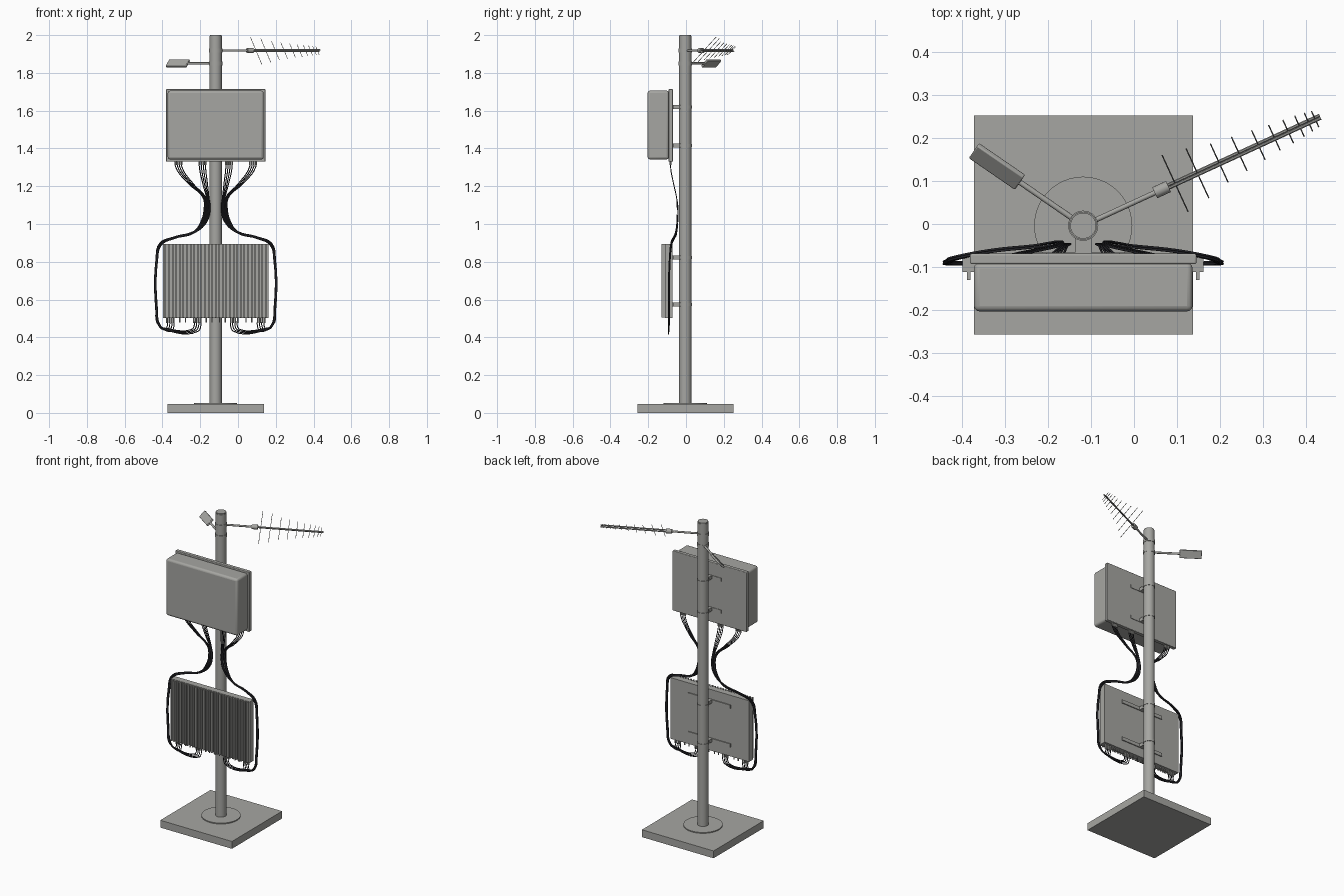
import bpy, bmesh, math
from mathutils import Vector, Matrix

if "Cube" in bpy.data.objects:
    bpy.data.objects.remove(bpy.data.objects["Cube"])

CX, CY = -0.118, -0.004      # pole axis


def material(name, rgb):
    m = bpy.data.materials.new(name)
    m.diffuse_color = (*rgb, 1)
    m.use_nodes = True
    m.node_tree.nodes["Principled BSDF"].inputs["Base Color"].default_value = m.diffuse_color
    return m


GREY = material("galvanised grey", (0.38, 0.38, 0.36))
BLACK = material("cable black", (0.018, 0.018, 0.022))


def finish(name, bm, mat=GREY, smooth=False):
    me = bpy.data.meshes.new(name)
    bmesh.ops.recalc_face_normals(bm, faces=bm.faces)
    bm.to_mesh(me)
    bm.free()
    ob = bpy.data.objects.new(name, me)
    bpy.context.collection.objects.link(ob)
    me.materials.append(mat)
    if smooth:
        bpy.ops.object.select_all(action='DESELECT')
        ob.select_set(True)
        bpy.context.view_layer.objects.active = ob
        bpy.ops.object.shade_smooth_by_angle(angle=math.radians(40))
    return ob


def add_box(bm, x0, x1, y0, y1, z0, z1):
    mid = Vector((x0 + x1, y0 + y1, z0 + z1)) / 2
    bmesh.ops.create_cube(bm, size=1, matrix=Matrix.Translation(mid)
                          @ Matrix.Diagonal((x1 - x0, y1 - y0, z1 - z0, 1)))


def box(name, *dims, bevel=0):
    bm = bmesh.new()
    add_box(bm, *dims)
    ob = finish(name, bm, smooth=bevel > 0)
    if bevel:
        mod = ob.modifiers.new("rounded edges", 'BEVEL')
        mod.width, mod.segments = bevel, 3
    return ob


def add_rod(bm, a, b, r, sides=12):
    a, b = Vector(a), Vector(b)
    d = b - a
    rot = Vector((0, 0, 1)).rotation_difference(d).to_matrix().to_4x4()
    bmesh.ops.create_cone(bm, cap_ends=True, segments=sides, radius1=r, radius2=r,
                          depth=d.length, matrix=Matrix.Translation((a + b) / 2) @ rot)


def rod(name, a, b, r, sides=12, mat=GREY):
    bm = bmesh.new()
    add_rod(bm, a, b, r, sides)
    return finish(name, bm, mat, True)


# Base, flange and pole
box("base_slab", -0.372, 0.137, -0.257, 0.252, 0, 0.047)
rod("base_flange", (CX, CY, 0.047), (CX, CY, 0.053), 0.114, 48)
rod("pole", (CX, CY, 0.05), (CX, CY, 1.994), 0.0325, 32)
rod("pole_cap", (CX, CY, 1.994), (CX, CY, 2.0), 0.030, 32)

# Upper cabinet: rear flange and rounded cover
box("cabinet_back_plate", CX - 0.263, CX + 0.263, -0.093, -0.069, 1.33, 1.714, bevel=0.004)
box("cabinet_cover", CX - 0.254, CX + 0.254, -0.203, -0.09, 1.342, 1.706, bevel=0.013)

# Lower radio unit with vertical cooling fins
box("radio_body", CX - 0.28, CX + 0.28, -0.112, -0.072, 0.502, 0.894)
bm = bmesh.new()
for i in range(29):
    x = CX + (i - 14) * 0.019
    add_box(bm, x - 0.004, x + 0.004, -0.130, -0.111, 0.504, 0.893)
finish("cooling_fins", bm)

# Pole clamps, necks and bracket bars
for z, half in ((1.62, 0.085), (1.415, 0.085), (0.822, 0.15), (0.573, 0.15)):
    bm = bmesh.new()
    add_box(bm, CX - half, CX + half, -0.075, -0.066, z - 0.011, z + 0.011)
    add_box(bm, CX - 0.019, CX + 0.019, -0.068, -0.025, z - 0.011, z + 0.011)
    finish("mount_bracket", bm)
    rod("pole_clamp", (CX, CY, z - 0.008), (CX, CY, z + 0.008), 0.035, 32)
for z in (1.918, 1.85):
    rod("arm_clamp", (CX, CY, z - 0.01), (CX, CY, z + 0.01), 0.035, 32)

# Directional antenna: arm, joint, twin boom and tilted elements
ang = math.radians(24.7)
u = Vector((math.cos(ang), math.sin(ang), 0))
side = Vector((-math.sin(ang), math.cos(ang), 0))
tilt = (side + Vector((0, 0, 1))).normalized()
across = (side - Vector((0, 0, 1))).normalized()
hub = Vector((CX, CY, 1.918))
rod("antenna_arm", hub + u * 0.02, hub + u * 0.215, 0.006)
rod("antenna_joint", hub + u * 0.183, hub + u * 0.218, 0.014, 16)
bm = bmesh.new()
for s in (-1, 1):
    add_rod(bm, hub + u * 0.21 + across * 0.005 * s, hub + u * 0.606 + across * 0.005 * s, 0.0042, 8)
finish("antenna_boom", bm, smooth=True)
bm = bmesh.new()
for d, h in ((.235, .072), (.292, .063), (.348, .049), (.399, .043), (.448, .037),
             (.489, .032), (.524, .029), (.553, .026), (.576, .023), (.593, .020)):
    c = hub + u * d
    add_rod(bm, c - tilt * h * 1.414, c + tilt * h * 1.414, 0.0015, 6)
finish("antenna_elements", bm)

# Tilted panel on its own arm
ang = math.radians(145.5)
u = Vector((math.cos(ang), math.sin(ang), 0))
out = Vector((math.sin(ang), -math.cos(ang), 0))
w = (out + Vector((0, 0, 1))).normalized()
n = u.cross(w)
hub = Vector((CX, CY, 1.85))
rod("panel_arm", hub + u * 0.02, hub + u * 0.2, 0.0065)
rot = Matrix((u, w, n)).transposed().to_4x4()
bm = bmesh.new()
bmesh.ops.create_cube(bm, size=1, matrix=Matrix.Translation(hub + u * 0.243) @ rot
                      @ Matrix.Diagonal((0.13, 0.05, 0.013, 1)))
panel = finish("panel_antenna", bm, smooth=True)
mod = panel.modifiers.new("rounded edges", 'BEVEL')
mod.width, mod.segments = 0.003, 2


# Cables: from cabinet glands, round the radio's sides, up into its sockets
def cable(points):
    cu = bpy.data.curves.new("cable", 'CURVE')
    cu.dimensions = '3D'
    cu.bevel_depth, cu.bevel_resolution, cu.resolution_u = 0.0027, 1, 5
    sp = cu.splines.new('BEZIER')
    sp.bezier_points.add(len(points) - 1)
    for bp, p in zip(sp.bezier_points, points):
        bp.co = p
        bp.handle_left_type = bp.handle_right_type = 'AUTO'
    cu.materials.append(BLACK)
    ob = bpy.data.objects.new("cable", cu)
    bpy.context.collection.objects.link(ob)
    bpy.ops.object.select_all(action='DESELECT')
    ob.select_set(True)
    bpy.context.view_layer.objects.active = ob
    bpy.ops.object.convert(target='MESH')


for s in (-1, 1):
    for i in range(8):
        k, outer = i % 4, i >= 4
        start = (0.180 if outer else 0.054) + 0.011 * k
        end = (0.222 if outer else 0.080) + 0.012 * k
        waist = 0.030 + 0.0045 * i
        e = (i % 4 - 1.5) * 0.003          # spread inside the bundle
        f = (i // 4 - 0.5) * 0.005
        low = 0.432 + 0.003 * k
        path = [(start, -0.082, 1.335), (start, -0.082, 1.305),
                (start * 0.5 + waist * 0.55, -0.065, 1.21), (waist + 0.006, -0.050, 1.14),
                (waist, -0.044 + f, 1.08), (waist + 0.018, -0.046 + f, 1.01),
                (0.115, -0.052 + f, 0.957 + e), (0.218, -0.063 + f, 0.928 + e),
                (0.293 + e, -0.078 + f, 0.892 + e), (0.312 + e, -0.086 + f, 0.81),
                (0.313 + e, -0.091 + f, 0.55), (0.299 + e, -0.091 + f, 0.465)]
        if not outer:
            path += [(0.255, -0.091 + f, low + 0.005)]
        path += [(end + 0.014, -0.091, low), (end, -0.091, 0.455), (end, -0.091, 0.505)]
        cable([(CX + s * a, y, z) for a, y, z in path])
        rod("cable_gland", (CX + s * start, -0.082, 1.335), (CX + s * start, -0.082, 1.312), 0.0045, 8)
        rod("radio_socket", (CX + s * end, -0.091, 0.505), (CX + s * end, -0.091, 0.475), 0.0045, 8)
    # Spare sockets and locating studs under the radio
    for a in (0.02, 0.05, 0.16, 0.19):
        rod("spare_socket", (CX + s * a, -0.091, 0.505), (CX + s * a, -0.091, 0.478), 0.0035, 8)
